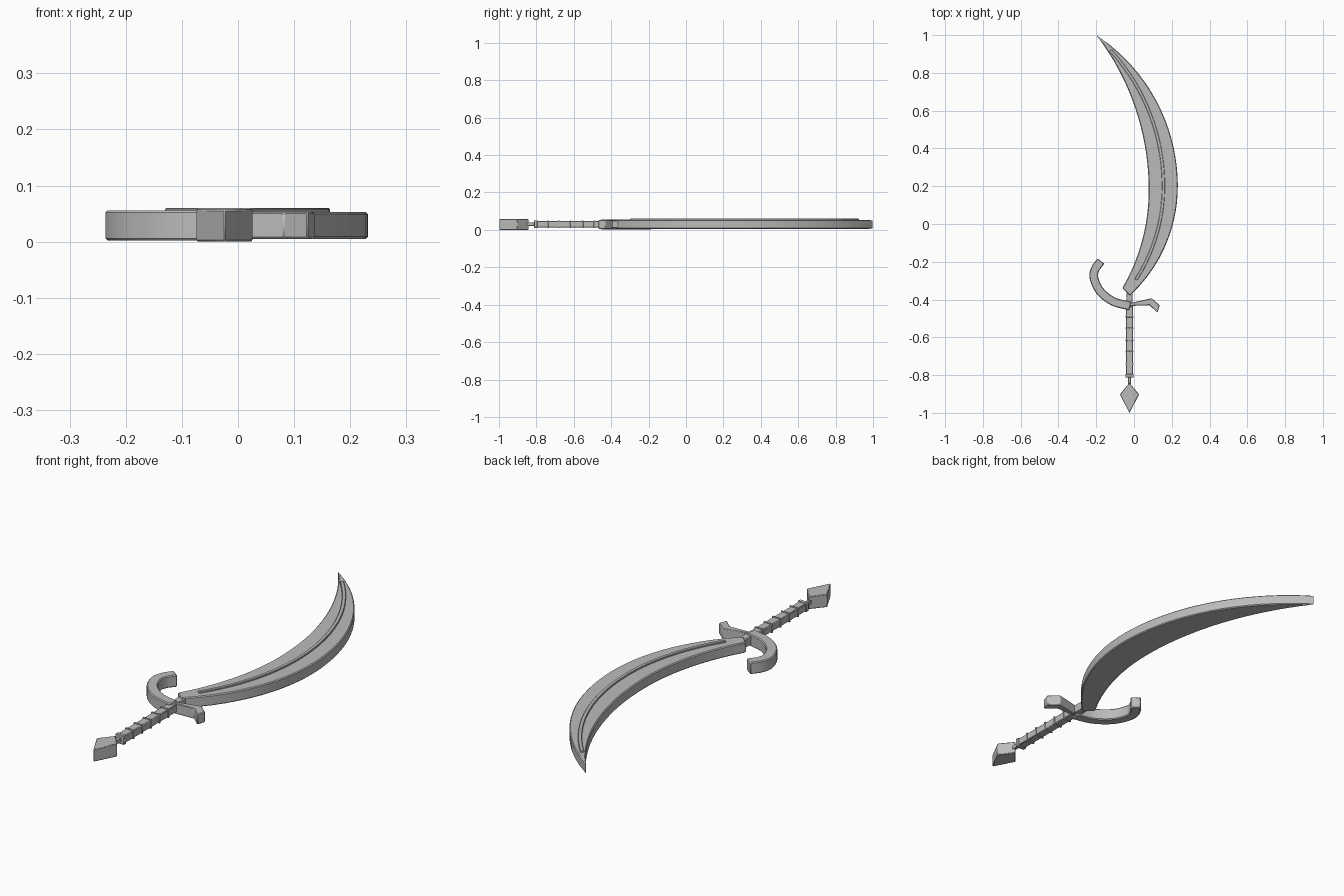
import bpy, bmesh, math
from mathutils import Vector

if "Cube" in bpy.data.objects:
    bpy.data.objects.remove(bpy.data.objects["Cube"], do_unlink=True)

steel = bpy.data.materials.new("grey_steel")
steel.use_nodes = True
GREY = (0.5, 0.5, 0.5, 1)
steel.diffuse_color = GREY
steel.node_tree.nodes["Principled BSDF"].inputs["Base Color"].default_value = GREY

AXIS = -0.024  # centre line of the handle


def prism(name, outline, z0, z1, bevel=0.004):
    """Extrude a flat outline upward and chamfer its sharp edges."""
    bm = bmesh.new()
    face = bm.faces.new([bm.verts.new((x, y, z0)) for x, y in outline])
    new = bmesh.ops.extrude_face_region(bm, geom=[face], use_keep_orig=True)["geom"]
    for v in new:
        if isinstance(v, bmesh.types.BMVert):
            v.co.z = z1
    bmesh.ops.recalc_face_normals(bm, faces=bm.faces)
    mesh = bpy.data.meshes.new(name)
    bm.to_mesh(mesh)
    bm.free()
    mesh.materials.append(steel)
    ob = bpy.data.objects.new(name, mesh)
    bpy.context.collection.objects.link(ob)
    if bevel:
        mod = ob.modifiers.new("chamfer", "BEVEL")
        mod.width = bevel
        mod.segments = 1
        mod.limit_method = "ANGLE"
        mod.angle_limit = math.radians(35)
    bpy.ops.object.select_all(action="DESELECT")
    ob.select_set(True)
    bpy.context.view_layer.objects.active = ob
    bpy.ops.object.shade_smooth_by_angle(angle=math.radians(25))
    return ob


def box(name, half_width, y0, y1, z0, z1, bevel=0.003):
    a, b = AXIS - half_width, AXIS + half_width
    return prism(name, [(a, y0), (b, y0), (b, y1), (a, y1)], z0, z1, bevel)


def bow(peak_x, peak_y, low, high, n=28):
    """Two arcs meeting at the widest point, sampled from low to high."""
    pts = []
    for i in range(n + 1):
        y = low[1] + (high[1] - low[1]) * i / n
        end = low if y < peak_y else high
        dx, dy = peak_x - end[0], end[1] - peak_y
        r = (dx * dx + dy * dy) / (2 * dx)
        pts.append((peak_x - r + math.sqrt(r * r - (y - peak_y) ** 2), y))
    return pts


def spline(points, steps=6):
    """Smooth path through the given points."""
    p = [Vector(q) for q in points]
    p = [2 * p[0] - p[1]] + p + [2 * p[-1] - p[-2]]
    out = []
    for a, b, c, d in zip(p, p[1:], p[2:], p[3:]):
        for s in range(steps):
            t = s / steps
            out.append(0.5 * (2 * b + (c - a) * t + (2 * a - 5 * b + 4 * c - d) * t ** 2
                              + (3 * b - a - 3 * c + d) * t ** 3))
    return out + [p[-2]]


def band(path, half_width):
    """Outline of a strip that follows a path."""
    path = [Vector(q) for q in path]
    left, right = [], []
    for i, q in enumerate(path):
        d = (path[min(i + 1, len(path) - 1)] - path[max(i - 1, 0)]).normalized()
        side = Vector((-d.y, d.x)) * half_width
        left.append(q + side)
        right.append(q - side)
    return left + right[::-1]


# Curved blade
tip = (-0.199, 1.0)
outer = bow(0.232, 0.2, (-0.022, -0.38), tip)
inner = bow(0.078, 0.18, (-0.062, -0.34), tip)
prism("blade", outer + inner[-2::-1], 0.008, 0.056)

# Raised rib along the top of the blade
rib = bow(0.156, 0.2, (0.01, -0.295), (-0.125, 0.92))
prism("blade_rib", band(rib, 0.008), 0.05, 0.063, 0.002)

# Handle: neck, grip, wrap rings, collar and pommel stem
box("grip_neck", 0.017, -0.44, -0.345, 0.013, 0.053)
box("grip", 0.019, -0.8, -0.42, 0.016, 0.051)
for i in range(5):
    y = -0.49 - i * 0.0625
    box(f"grip_ring_{i + 1}", 0.022, y - 0.004, y + 0.004, 0.013, 0.054, 0.001)
box("grip_collar", 0.022, -0.812, -0.794, 0.013, 0.054, 0.002)
box("pommel_stem", 0.008, -0.86, -0.8, 0.024, 0.043, 0.002)

# Diamond pommel
prism("pommel", [(AXIS, -1.0), (AXIS + 0.051, -0.902), (AXIS, -0.84),
                 (AXIS - 0.051, -0.902)], 0.003, 0.061, 0.003)

# Guard: long hook on the right, short bent quillon on the left
hook = spline([(-0.02, -0.434), (-0.11, -0.41), (-0.18, -0.355),
               (-0.212, -0.285), (-0.205, -0.238), (-0.175, -0.196)])
prism("guard_hook", band(hook, 0.023), 0.005, 0.059)
prism("guard_quillon", [(-0.025, -0.434), (0.082, -0.43), (0.124, -0.469),
                        (0.137, -0.431), (0.093, -0.393), (-0.025, -0.432 + 0.012)],
      0.008, 0.056, 0.003)

# Rest the model on the ground
bpy.context.view_layer.update()
for ob in bpy.context.collection.objects:
    if ob.type == "MESH" and ob.data.materials and ob.data.materials[0] == steel:
        ob.location.z -= 0.003
